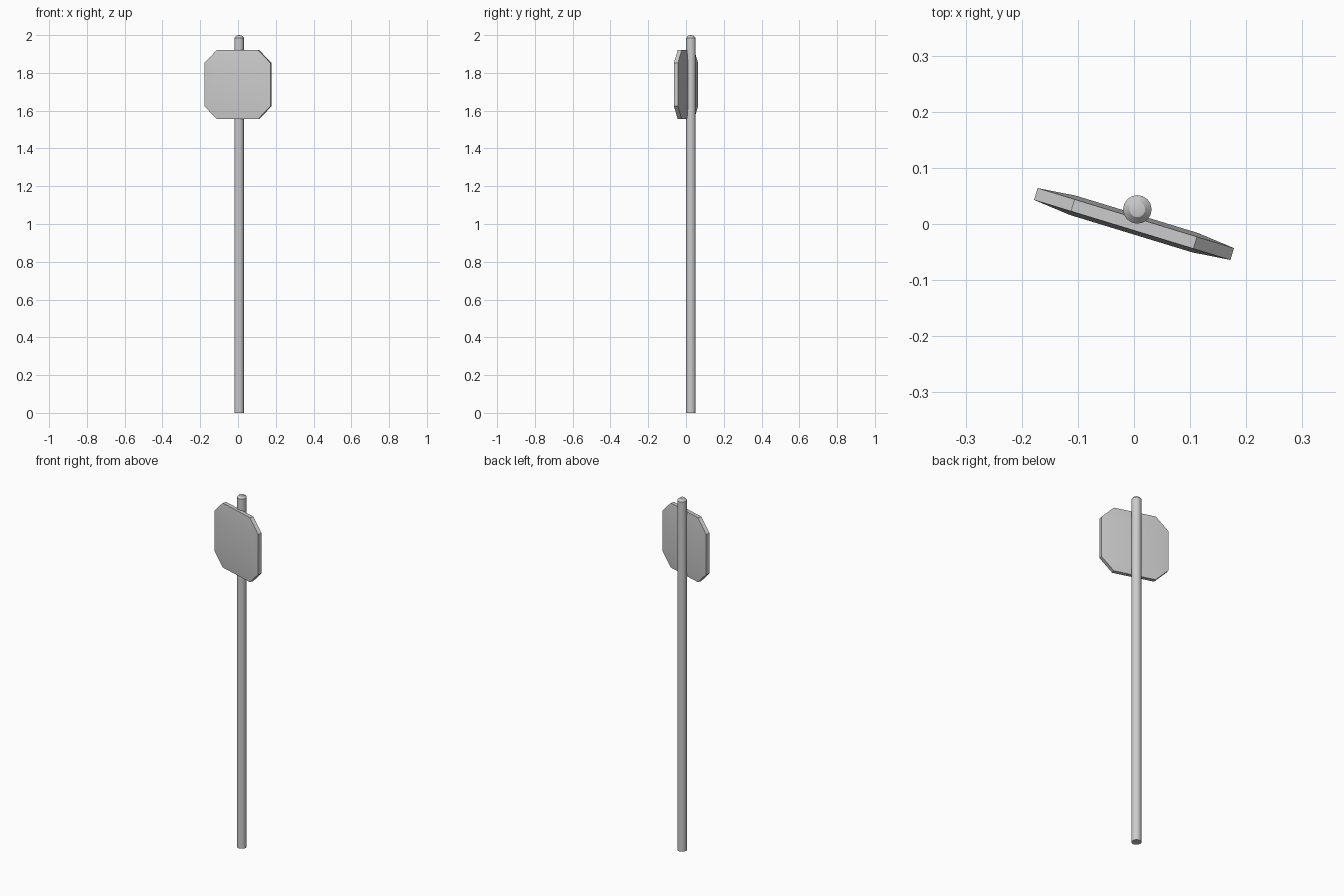
import bpy, bmesh, math
from mathutils import Matrix

if "Cube" in bpy.data.objects:
    bpy.data.objects.remove(bpy.data.objects["Cube"])

TURN = Matrix.Rotation(math.radians(-17), 4, 'Z')


def make_object(name, bm, angle):
    bmesh.ops.recalc_face_normals(bm, faces=bm.faces)
    mesh = bpy.data.meshes.new(name)
    bm.to_mesh(mesh)
    bm.free()
    obj = bpy.data.objects.new(name, mesh)
    bpy.context.collection.objects.link(obj)
    bpy.ops.object.select_all(action='DESELECT')
    obj.select_set(True)
    bpy.context.view_layer.objects.active = obj
    bpy.ops.object.shade_smooth_by_angle(angle=math.radians(angle))
    return obj


# Post: round pole with a low domed cap, made of stacked rings
SIDES = 16
bm = bmesh.new()
rings = []
for r, z in ((0.0255, 0), (0.0255, 1.985), (0.014, 1.997)):
    rings.append([bm.verts.new((r * math.cos(2 * math.pi * i / SIDES),
                                r * math.sin(2 * math.pi * i / SIDES), z))
                  for i in range(SIDES)])
tip = bm.verts.new((0, 0, 2))
bm.faces.new(rings[0])
for i in range(SIDES):
    j = (i + 1) % SIDES
    for lo, hi in zip(rings, rings[1:]):
        bm.faces.new((lo[i], lo[j], hi[j], hi[i]))
    bm.faces.new((rings[-1][i], rings[-1][j], tip))
post = make_object("post", bm, 30)
post.location = (0.006, 0.026, 0)

# Sign plate: clipped square, both faces swelling slightly to a raised middle
H, C, T, BULGE = 0.183, 0.114, 0.011, 0.007
outline = [(H, -C), (H, C), (C, H), (-C, H), (-H, C), (-H, -C), (-C, -H), (C, -H)]
middle = [(C, C), (-C, C), (-C, -C), (C, -C)]
bm = bmesh.new()
rims = []
for s in (-1, 1):
    rim = [bm.verts.new((x, s * T, z)) for x, z in outline]
    mid = [bm.verts.new((x, s * (T + BULGE), z)) for x, z in middle]
    bm.faces.new(mid)
    for k in range(4):
        a, b, c = rim[2 * k + 1], rim[2 * k + 2 - 8], rim[2 * k + 3 - 8]
        bm.faces.new((a, b, mid[k]))
        bm.faces.new((b, c, mid[(k + 1) % 4], mid[k]))
    rims.append(rim)
for i in range(8):
    j = (i + 1) % 8
    bm.faces.new((rims[0][i], rims[0][j], rims[1][j], rims[1][i]))
plate = make_object("sign_plate", bm, 30)
plate.matrix_world = Matrix.Translation((0, 0, 1.738)) @ TURN
